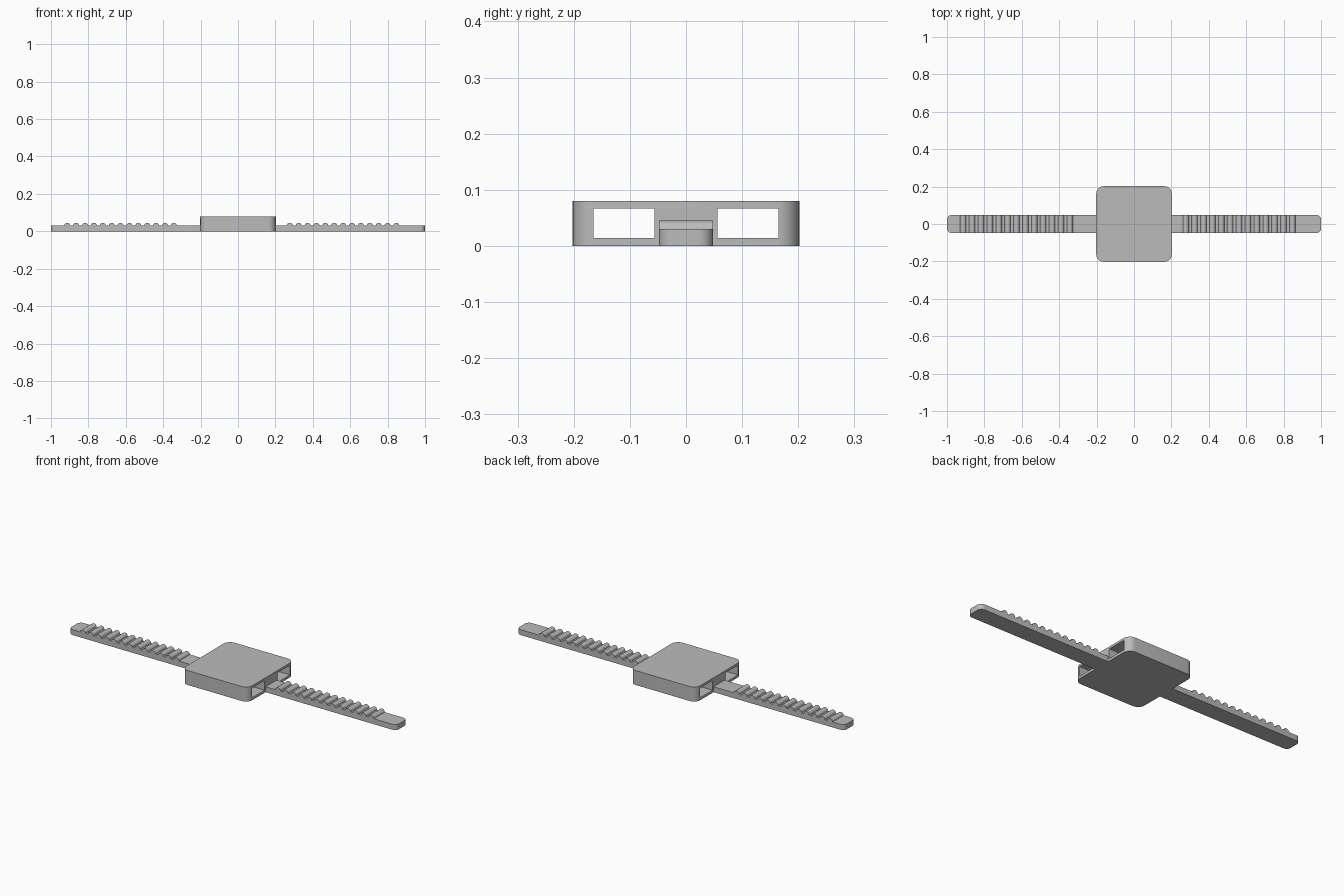
import bpy, bmesh, math

cube = bpy.data.objects.get("Cube")
if cube:
    bpy.data.objects.remove(cube, do_unlink=True)

grey = bpy.data.materials.new("plain grey")
grey.use_nodes = True
grey.diffuse_color = (0.5, 0.5, 0.5, 1)
grey.node_tree.nodes["Principled BSDF"].inputs["Base Color"].default_value = grey.diffuse_color


def extrude_profile(name, points, offset):
    """Closed prism from a 3D outline pushed along an offset."""
    bm = bmesh.new()
    face = bm.faces.new([bm.verts.new(p) for p in points])
    new = bmesh.ops.extrude_face_region(bm, geom=[face])["geom"]
    bmesh.ops.translate(bm, vec=offset, verts=[v for v in new if isinstance(v, bmesh.types.BMVert)])
    bmesh.ops.recalc_face_normals(bm, faces=bm.faces)
    mesh = bpy.data.meshes.new(name)
    bm.to_mesh(mesh)
    bm.free()
    mesh.materials.append(grey)
    obj = bpy.data.objects.new(name, mesh)
    bpy.context.collection.objects.link(obj)
    return obj


def smooth(obj):
    bpy.ops.object.select_all(action="DESELECT")
    obj.select_set(True)
    bpy.context.view_layer.objects.active = obj
    bpy.ops.object.shade_smooth_by_angle(angle=math.radians(30))


def rounded(cx, cy, radius, start, steps=8):
    """Quarter-circle corner starting at the given angle."""
    angles = [math.radians(start + 90 * i / steps) for i in range(steps + 1)]
    return [(cx + radius * math.cos(a), cy + radius * math.sin(a), 0) for a in angles]


# Square housing with rounded vertical corners
HALF, R, TOP = 0.202, 0.04, 0.08
c = HALF - R
outline = (rounded(c, c, R, 0) + rounded(-c, c, R, 90)
           + rounded(-c, -c, R, 180) + rounded(c, -c, R, 270))
housing = extrude_profile("housing", outline, (0, 0, TOP))

# Two rectangular strap tunnels running through the housing
for side, label in ((1, "back"), (-1, "front")):
    y0, y1 = side * 0.056, side * 0.165
    cutter = extrude_profile(label + "_tunnel_cutter",
                             [(-0.3, y0, 0.014), (-0.3, y1, 0.014),
                              (-0.3, y1, 0.067), (-0.3, y0, 0.067)], (0.6, 0, 0))
    cutter.hide_render = True
    cutter.hide_set(True)
    cut = housing.modifiers.new(label + " tunnel", "BOOLEAN")
    cut.operation = "DIFFERENCE"
    cut.solver = "EXACT"
    cut.object = cutter
smooth(housing)

# Flat straps with rounded tips, each with a row of rounded teeth
WIDTH, THICK, TIP = 0.048, 0.03, 0.025
TEETH, PITCH = 13, 0.0475
for side, label, first in ((1, "left", 0.277), (-1, "right", -0.913)):
    tip = (rounded(1 - TIP, -WIDTH + TIP, TIP, 270)
           + rounded(1 - TIP, WIDTH - TIP, TIP, 0))
    points = [(0.2, -WIDTH, 0)] + tip + [(0.2, WIDTH, 0)]
    strap = extrude_profile(label + "_strap", [(side * x, y, z) for x, y, z in points],
                            (0, 0, THICK))
    smooth(strap)
    for i in range(TEETH):
        x = first + i * PITCH
        arc = [(x + 0.016 * math.cos(math.pi * k / 8), -WIDTH,
                THICK + 0.015 * math.sin(math.pi * k / 8)) for k in range(9)]
        tooth = extrude_profile(f"{label}_tooth_{i + 1}", arc, (0, 2 * WIDTH, 0))
        smooth(tooth)
